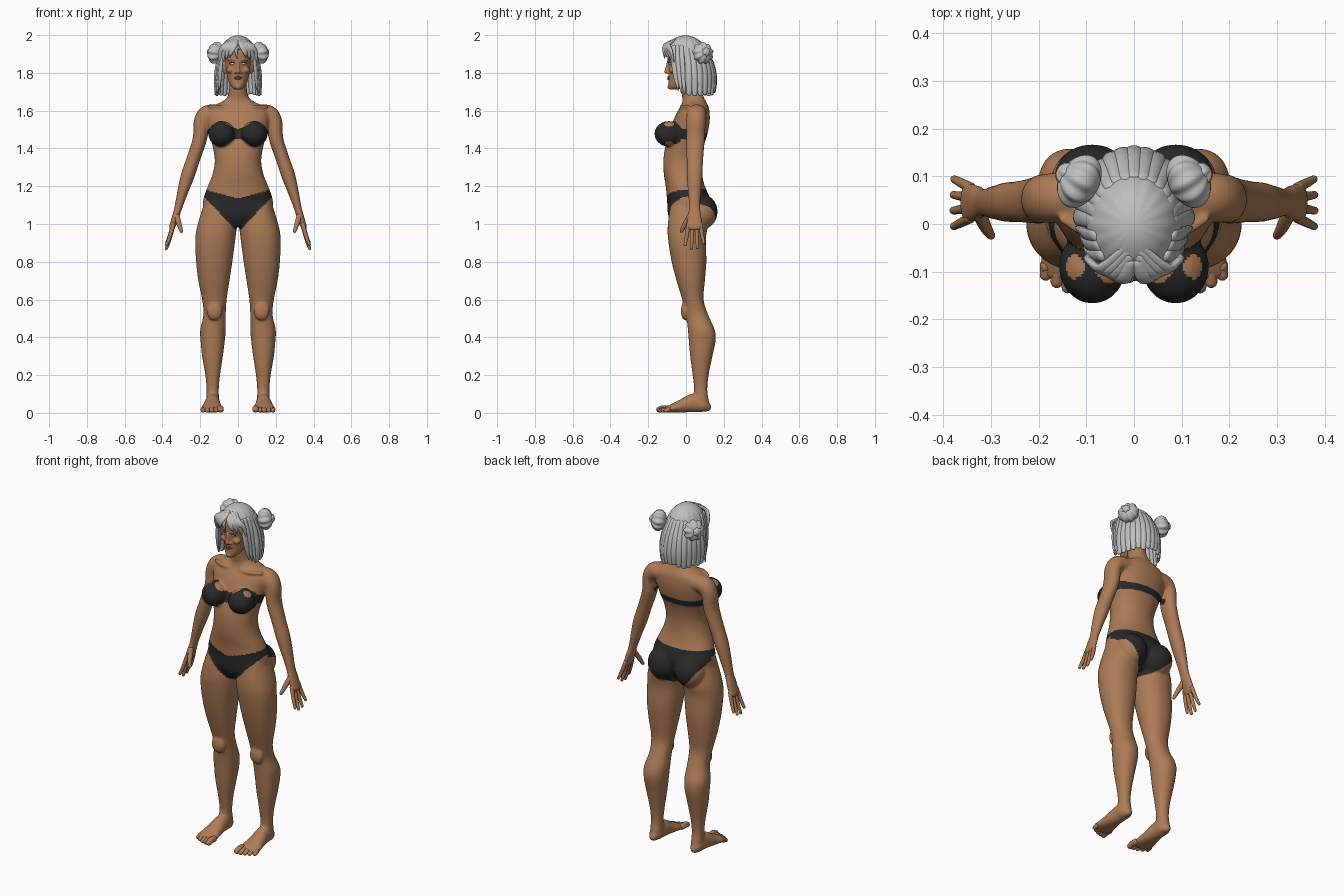
import bpy, bmesh, math, random
from mathutils import Vector, Matrix

random.seed(4)
cube = bpy.data.objects.get("Cube")
if cube:
    bpy.data.objects.remove(cube, do_unlink=True)


def material(name, *rgb):
    mat = bpy.data.materials.new(name)
    mat.use_nodes = True
    mat.diffuse_color = (*rgb, 1)
    for node in mat.node_tree.nodes:
        if node.type == 'BSDF_PRINCIPLED':
            node.inputs["Base Color"].default_value = (*rgb, 1)
            node.inputs["Roughness"].default_value = 0.7
    return mat


skin = material("warm brown skin", .42, .2, .095)
cloth = material("black cloth", .022, .022, .022)
silver = material("silver hair", .52, .52, .52)
eye_white = material("pale eye", .6, .6, .6)
lip = material("lip", .3, .12, .07)


def spline(rows, steps=4):
    """Catmull-Rom through rows of numbers."""
    out, last = [], len(rows) - 1
    for i in range(last):
        near = [rows[max(0, min(last, i + j))] for j in (-1, 0, 1, 2)]
        for s in range(steps):
            t = s / steps
            out.append([.5 * (2 * b + (c - a) * t + (2 * a - 5 * b + 4 * c - d) * t * t
                              + (3 * b - a - 3 * c + d) * t ** 3) for a, b, c, d in zip(*near)])
    return out + [list(rows[-1])]


def bridge(bm, rings):
    loops = [[bm.verts.new(p) for p in ring] for ring in rings]
    n = len(loops[0])
    for low, high in zip(loops, loops[1:]):
        for i in range(n):
            j = (i + 1) % n
            bm.faces.new((low[i], low[j], high[j], high[i]))
    bm.faces.new(loops[0][::-1])
    bm.faces.new(loops[-1])


def stack(bm, rows, side=1, n=40, square=.92):
    """Level rounded rings, each row being z, x min, x max, y min, y max."""
    rings = []
    for z, x0, x1, y0, y1 in spline(rows):
        ring = []
        for i in range(n):
            a = math.tau * i / n
            c, s = [math.copysign(abs(f) ** square, f) for f in (math.cos(a), math.sin(a))]
            ring.append((side * ((x0 + x1) + (x1 - x0) * c) / 2, ((y0 + y1) + (y1 - y0) * s) / 2, z))
        rings.append(ring)
    bridge(bm, rings)


def tube(bm, rows, ref, side=1, n=14):
    """Oval tube along x, y, z with the radii across and along ref."""
    rows = spline(rows)
    pts = [Vector(r[:3]) for r in rows]
    rings = []

    def ring(p, t, ra, rb):
        v = Vector(ref)
        v = (v - t * v.dot(t)).normalized()
        u = v.cross(t)
        loop = [p + u * ra * math.cos(math.tau * i / n) + v * rb * math.sin(math.tau * i / n)
                for i in range(n)]
        rings.append([(side * q.x, q.y, q.z) for q in loop])

    for i, row in enumerate(rows):
        t = (pts[min(i + 1, len(pts) - 1)] - pts[max(i - 1, 0)]).normalized()
        ra, rb = row[3:]
        tip = min(ra, rb)
        if i == 0:
            ring(pts[i] - t * tip * .8, t, ra * .5, rb * .5)
        ring(pts[i], t, ra, rb)
        if i == len(rows) - 1:
            ring(pts[i] + t * tip * .5, t, ra * .85, rb * .85)
            ring(pts[i] + t * tip * .9, t, ra * .4, rb * .4)
    bridge(bm, rings)


def ball(bm, centre, radii, axis=(0, 0, 1), waves=0, depth=0, u=48):
    """Ellipsoid, optionally fluted around its axis."""
    verts = bmesh.ops.create_uvsphere(bm, u_segments=u, v_segments=u // 2, radius=1)["verts"]
    for v in verts:
        k = 1 + depth * math.cos(waves * math.atan2(v.co.x, v.co.y))
        v.co.x *= k
        v.co.y *= k
    turn = Vector(axis).to_track_quat('Z', 'Y').to_matrix().to_4x4()
    bmesh.ops.transform(bm, verts=verts,
                        matrix=Matrix.Translation(centre) @ turn @ Matrix.Diagonal((*radii, 1)))


def finish(name, bm, mats, voxel=0, smooth=6, thick=0, rule=None):
    bmesh.ops.recalc_face_normals(bm, faces=bm.faces[:])
    mesh = bpy.data.meshes.new(name)
    bm.to_mesh(mesh)
    bm.free()
    obj = bpy.data.objects.new(name, mesh)
    bpy.context.scene.collection.objects.link(obj)
    if thick:
        obj.modifiers.new("thickness", 'SOLIDIFY').thickness = thick
    if voxel:
        remesh = obj.modifiers.new("merge", 'REMESH')
        remesh.mode = 'VOXEL'
        remesh.voxel_size = voxel
        relax = obj.modifiers.new("relax", 'SMOOTH')
        relax.factor, relax.iterations = .5, smooth
        bpy.context.view_layer.update()
        graph = bpy.context.evaluated_depsgraph_get()
        obj.data = bpy.data.meshes.new_from_object(obj.evaluated_get(graph))
        obj.modifiers.clear()
    obj.data.materials.clear()
    for m in mats:
        obj.data.materials.append(m)
    for face in obj.data.polygons:
        face.use_smooth = True
        face.material_index = rule(face.center) if rule else 0
    return obj


def clothing(c):
    """Cloth for the strapless top and the briefs, skin elsewhere."""
    x = abs(c.x)
    if c.z > 1.38 and x < .163:
        if c.y < -.03:
            cup = math.exp(-((x - .09) / .05) ** 2)
            return int(1.452 - .045 * cup < c.z < 1.503 + .042 * cup)
        back = min(1, (c.y + .03) / .12)
        return int(1.447 - .002 * back < c.z < 1.508 - .028 * back)
    if c.z < 1.3 and x < .215:
        if c.y < .02:
            return int(.955 + 1.05 * x < c.z < 1.135 + .27 * x)
        return int(.96 + 5 * x * x < c.z < 1.185)
    return 0


# Body: torso, legs, arms and feet merged into one skin
body = bmesh.new()
stack(body, [(.985, -.06, .06, -.06, .07), (1.04, -.17, .17, -.093, .11), (1.12, -.185, .185, -.1, .13),
             (1.2, -.16, .16, -.107, .1), (1.26, -.136, .136, -.117, .085), (1.33, -.123, .123, -.12, .08),
             (1.4, -.132, .132, -.112, .09), (1.47, -.15, .15, -.092, .112), (1.54, -.165, .165, -.07, .125),
             (1.59, -.168, .168, -.048, .125), (1.62, -.145, .145, -.03, .12), (1.645, -.09, .09, -.02, .108),
             (1.67, -.058, .058, -.02, .095), (1.72, -.046, .046, -.028, .077), (1.8, -.046, .046, -.03, .075)])
for side in (1, -1):
    stack(body, [(1.12, .03, .175, -.08, .1), (1.0, .008, .213, -.096, .115), (.92, .014, .226, -.095, .105),
                 (.8, .03, .222, -.076, .108), (.7, .045, .21, -.05, .1), (.6, .06, .19, -.02, .093),
                 (.52, .065, .183, 0, .117), (.44, .065, .2, .01, .152), (.38, .07, .198, .015, .157),
                 (.3, .08, .19, .022, .14), (.2, .095, .173, .035, .12), (.12, .102, .166, .043, .113),
                 (.06, .1, .168, .03, .122), (.015, .105, .163, .03, .122)], side)
    ball(body, (side * .088, .08, 1.065), (.088, .087, .095))
    ball(body, (side * .087, -.09, 1.477), (.07, .077, .068))
    ball(body, (side * .125, -.005, .54), (.042, .022, .05))
    tube(body, [(.1, .06, 1.585, .045, .05), (.16, .056, 1.58, .05, .052), (.192, .053, 1.54, .043, .051),
                (.202, .05, 1.45, .038, .05), (.238, .047, 1.34, .036, .044), (.265, .046, 1.26, .037, .042),
                (.29, .045, 1.18, .03, .036), (.315, .045, 1.09, .021, .03), (.33, .045, 1.04, .019, .038),
                (.35, .045, .98, .016, .042)], (0, 1, 0), side, 24)
    tube(body, [(.135, .112, .03, .026, .027), (.135, .09, .04, .036, .038), (.135, .04, .052, .039, .05),
                (.137, -.02, .037, .048, .036), (.138, -.07, .025, .058, .024), (.138, -.105, .016, .056, .015)],
         (0, 0, 1), side, 24)
    tube(body, [(.03, -.022, 1.622, .009, .009), (.09, -.025, 1.622, .009, .009), (.15, .01, 1.622, .009, .009)],
         (0, 0, 1), side)
finish("body", body, [skin, cloth], voxel=.006, smooth=10, rule=clothing)

# Fingers, thumbs and toes
digits = bmesh.new()
for side in (1, -1):
    for i, reach in enumerate((.095, .115, .11, .085)):
        y = .013 + .021 * i
        spread = (i - 1.5) * .006
        tube(digits, [(.342, y, 1.0, .011, .011), (.36, y + spread, .985 - reach * .5, .0105, .01),
                      (.372 + reach * .06, y + 2 * spread, .985 - reach, .008, .008)], (0, 1, 0), side)
    tube(digits, [(.325, .025, 1.045, .015, .016), (.312, -.005, 1.0, .013, .013),
                  (.3, -.024, .962, .009, .009)], (0, 1, 0), side)
    for i in range(5):
        x, r = .093 + .023 * i, .017 if i == 0 else .0125
        tip = -.143 + .0022 * i * i
        tube(digits, [(x, -.09, .022, r, r), (x, tip + .02, r + .006, r, r), (x, tip, r, r, r * .9)],
             (0, 0, 1), side)
finish("fingers_and_toes", digits, [skin])

# Head with nose, brow, lids, chin and ears
head = bmesh.new()
stack(head, [(1.712, -.018, .018, -.086, -.045), (1.728, -.036, .036, -.093, .0), (1.76, -.052, .052, -.092, .05),
             (1.8, -.061, .061, -.093, .085), (1.85, -.067, .067, -.094, .1), (1.9, -.07, .07, -.098, .1),
             (1.95, -.06, .06, -.075, .08), (1.98, -.03, .03, -.04, .05)])
tube(head, [(0, -.09, 1.87, .009, .008), (0, -.097, 1.835, .009, .01), (0, -.104, 1.806, .012, .011)], (0, 1, 0))
ball(head, (0, -.085, 1.727), (.018, .013, .014))
for side in (1, -1):
    ball(head, (side * .013, -.094, 1.802), (.009, .01, .007))
    ball(head, (side * .04, -.07, 1.815), (.022, .02, .018))
    tube(head, [(.012, -.092, 1.868, .006, .006), (.032, -.088, 1.873, .006, .006), (.05, -.07, 1.868, .006, .006)],
         (0, 1, 0), side)
    ball(head, (side * .073, .01, 1.83), (.009, .019, .036), axis=(side * .15, .2, 1))
finish("head", head, [skin], voxel=.004, smooth=4)

# Eyes, lashes and lips
eyes, lashes, lips = bmesh.new(), bmesh.new(), bmesh.new()
for side in (1, -1):
    ball(eyes, (side * .029, -.082, 1.848), (.013, .011, .007), u=20)
    tube(lashes, [(.016, -.089, 1.852, .002, .002), (.029, -.093, 1.856, .002, .002),
                  (.044, -.083, 1.852, .002, .002)], (0, 1, 0), side, 8)
for z, r in ((1.778, .005), (1.769, .006)):
    tube(lips, [(-.021, -.086, 1.773, .002, .003), (0, -.094, z, r, r), (.021, -.086, 1.773, .002, .003)], (0, 1, 0))
finish("eyes", eyes, [eye_white])
finish("lashes", lashes, [cloth])
finish("lips", lips, [lip])

# Hair cap, open over the face
cap = bmesh.new()
ball(cap, (0, -.003, 1.885), (.098, .115, .113), waves=16, depth=.012, u=96)
hidden = [f for f in cap.faces if (f.calc_center_median().y < -.035 and f.calc_center_median().z < 1.925)
          or f.calc_center_median().z < (1.87 if f.calc_center_median().y < .03 else 1.8)]
bmesh.ops.delete(cap, geom=hidden, context='FACES')
finish("hair_cap", cap, [silver], thick=.012)

# Hanging locks around the back of the head
back_hair = bmesh.new()
count = 15
for i in range(count):
    a = math.radians(-88 + 176 * i / (count - 1))
    dx, dy = math.sin(a), math.cos(a)
    end = 1.695 + random.uniform(-.012, .012)
    tube(back_hair, [(dx * .078, dy * .095, 1.93, .017, .012), (dx * .104, .008 + dy * .128, 1.85, .019, .013),
                     (dx * .115, .01 + dy * .142, 1.77, .02, .013), (dx * .115, .012 + dy * .138, end, .013, .008)],
         (dx, dy, 0))
finish("back_hair", back_hair, [silver])

# Fringe swept to both sides from the parting, and locks beside the face
fringe = bmesh.new()
for side in (1, -1):
    for k in range(4):
        low, out = 1.885 - .012 * k, .03 + .018 * k
        tube(fringe, [(.008, -.08 + .012 * k, 1.968 + .004 * k, .012, .007),
                      (out * .75, -.112 + .006 * k, 1.945, .018, .009),
                      (out + .008, -.114 + .012 * k, 1.91, .014, .008),
                      (out + .012, -.104 + .014 * k, low, .003, .003)], (.3, -1, .4), side)
    for k in range(3):
        tube(fringe, [(.068 + .006 * k, -.066 + .02 * k, 1.94, .014, .009),
                      (.087 + .006 * k, -.066 + .022 * k, 1.87, .015, .009),
                      (.096 + .006 * k, -.055 + .02 * k, 1.78, .013, .009),
                      (.1 + .01 * k, -.04 + .016 * k, 1.71 - .012 * k, .004, .004)], (1, -.5, 0), side)
tube(fringe, [(-.005, -.095, 1.96, .008, .006), (-.01, -.118, 1.92, .009, .006), (-.004, -.112, 1.875, .002, .002)],
     (0, -1, 0))
finish("fringe_and_side_locks", fringe, [silver])

# Coiled side buns
buns = bmesh.new()
for side in (1, -1):
    axis = Vector((side * .8, .45, .15))
    centre = Vector((side * .115, .09, 1.905))
    ball(buns, centre, (.056, .056, .042), axis=axis, waves=9, depth=.07, u=72)
    ball(buns, centre + axis * .035, (.024, .024, .02), axis=axis, waves=6, depth=.1)
finish("hair_buns", buns, [silver])
